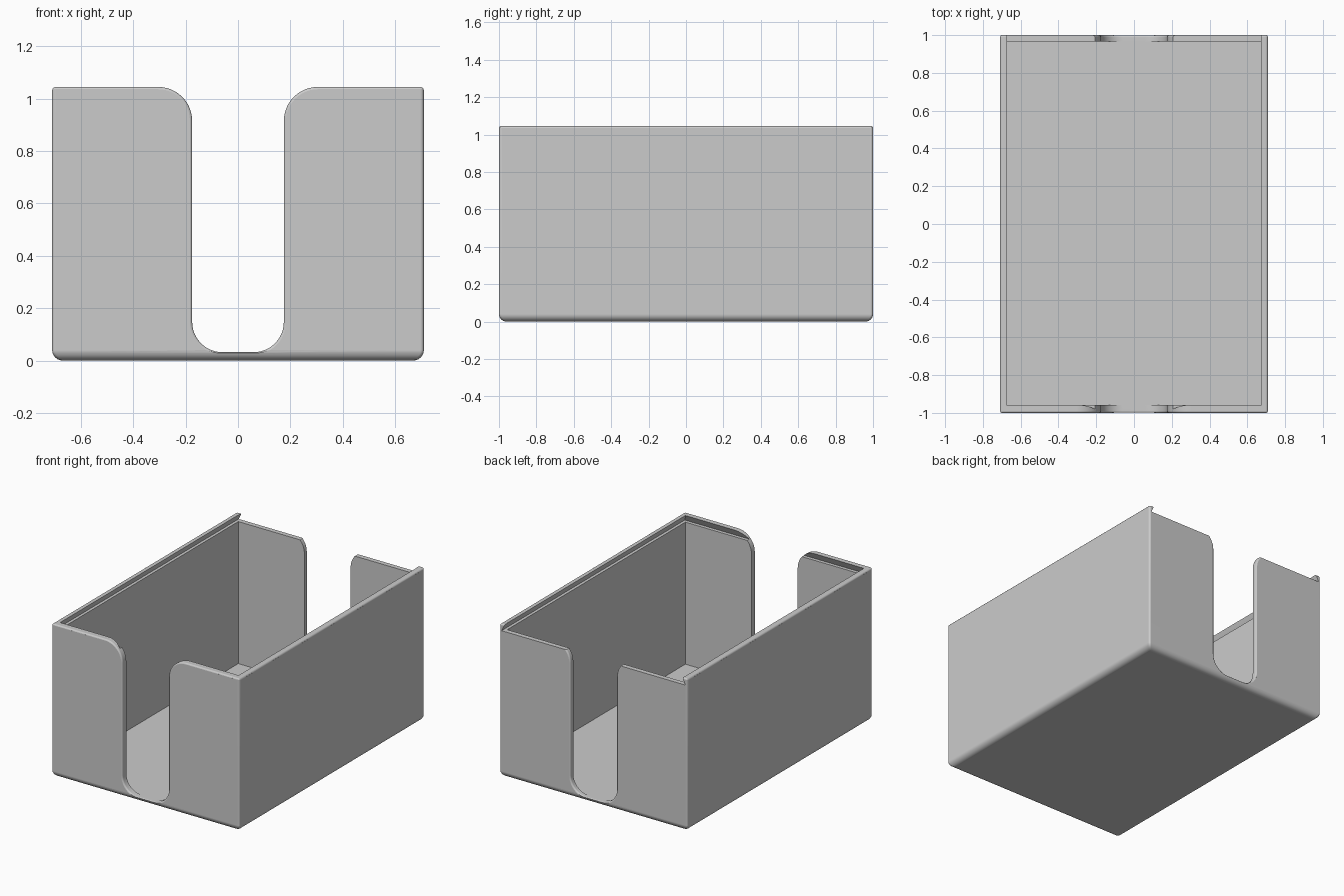
import bpy, bmesh
from math import sin, cos, radians

default = bpy.data.objects.get("Cube")
if default:
    bpy.data.objects.remove(default, do_unlink=True)

HX, HY, HZ = 0.71, 1.0, 1.045     # half width, half length, height
FILLET = 0.01                     # rounding around the slots and rim

grey = bpy.data.materials.new("light_grey")
grey.use_nodes = True
colour = (0.6, 0.6, 0.6, 1)
grey.diffuse_color = colour
grey.node_tree.nodes["Principled BSDF"].inputs["Base Color"].default_value = colour


def loft(name, rings):
    """Closed solid through rings that share one point count."""
    bm = bmesh.new()
    loops = [[bm.verts.new(p) for p in ring] for ring in rings]
    n = len(loops[0])
    for a, b in zip(loops, loops[1:]):
        for i in range(n):
            j = (i + 1) % n
            bm.faces.new((a[i], a[j], b[j], b[i]))
    bm.faces.new(loops[0])
    bm.faces.new(loops[-1])
    bmesh.ops.recalc_face_normals(bm, faces=bm.faces)
    mesh = bpy.data.meshes.new(name)
    bm.to_mesh(mesh)
    bm.free()
    obj = bpy.data.objects.new(name, mesh)
    bpy.context.collection.objects.link(obj)
    return obj


def arc(cx, cz, r, start, end, steps):
    angles = [radians(start + (end - start) * i / steps) for i in range(steps + 1)]
    return [(cx + r * cos(a), cz + r * sin(a)) for a in angles]


def rounded_rect(hx, hy, z, r):
    pts = []
    for k, (sx, sy) in enumerate([(1, 1), (-1, 1), (-1, -1), (1, -1)]):
        pts += arc(sx * (hx - r), sy * (hy - r), r, 90 * k, 90 * k + 90, 4)
    return [(x, y, z) for x, y in pts]


def rect(hx, y0, y1, z):
    return [(-hx, y0, z), (hx, y0, z), (hx, y1, z), (-hx, y1, z)]


def slot_ring(y, d):
    """Finger slot and rim outline, grown by d into the walls."""
    half = arc(0.06, 0.147, 0.115 + d, -90, 0, 12)
    half += arc(0.305, HZ - 0.13, 0.13 - d, 180, 90, 12)
    half += arc(HX - 0.014, HZ - 0.014, 0.014 - d, 90, 10, 4)
    half += [(0.8, half[-1][1]), (0.8, 1.3)]
    outline = half + [(-x, z) for x, z in reversed(half)]
    return [(x, y, z) for x, z in outline]


# Outer body with rounded base and corners
base_r = 0.04
rings = []
for i in range(7):
    a = radians(90 * i / 6)
    inset = base_r * (1 - sin(a))
    rings.append(rounded_rect(HX - inset, HY - inset, base_r * (1 - cos(a)), 0.013))
rings.append(rounded_rect(HX, HY, 1.15, 0.013))
tray = loft("card_tray", rings)

# Inner cavity
cavity = loft("cavity_cutter", [rect(0.675, -0.957, 0.967, z) for z in (0.029, 1.25)])

# Finger slots at both ends together with the rounded rim
half_path = [(1.1, FILLET)]
for t in (8, 30, 50, 70, 90):
    a = radians(t)
    half_path.append((HY - FILLET + FILLET * cos(a), FILLET * (1 - sin(a))))
path = [(-y, d) for y, d in half_path] + half_path[::-1]
slots = loft("slot_cutter", [slot_ring(y, d) for y, d in path])

# Undercut lid groove, open at the back
groove = loft("groove_cutter", [rect(0.695, -0.98, 1.2, 1.0),
                                rect(0.645, -0.93, 1.2, 1.1)])

bpy.ops.object.select_all(action='DESELECT')
bpy.context.view_layer.objects.active = tray
tray.select_set(True)
for cutter in (cavity, slots, groove):
    cutter.hide_render = True
    mod = tray.modifiers.new("cut", 'BOOLEAN')
    mod.operation = 'DIFFERENCE'
    mod.solver = 'EXACT'
    mod.object = cutter
    bpy.ops.object.modifier_apply(modifier=mod.name)
    bpy.data.objects.remove(cutter, do_unlink=True)

tray.data.materials.clear()
tray.data.materials.append(grey)
bpy.ops.object.shade_smooth_by_angle(angle=radians(35))
weighted = tray.modifiers.new("even_shading", 'WEIGHTED_NORMAL')
weighted.keep_sharp = True
